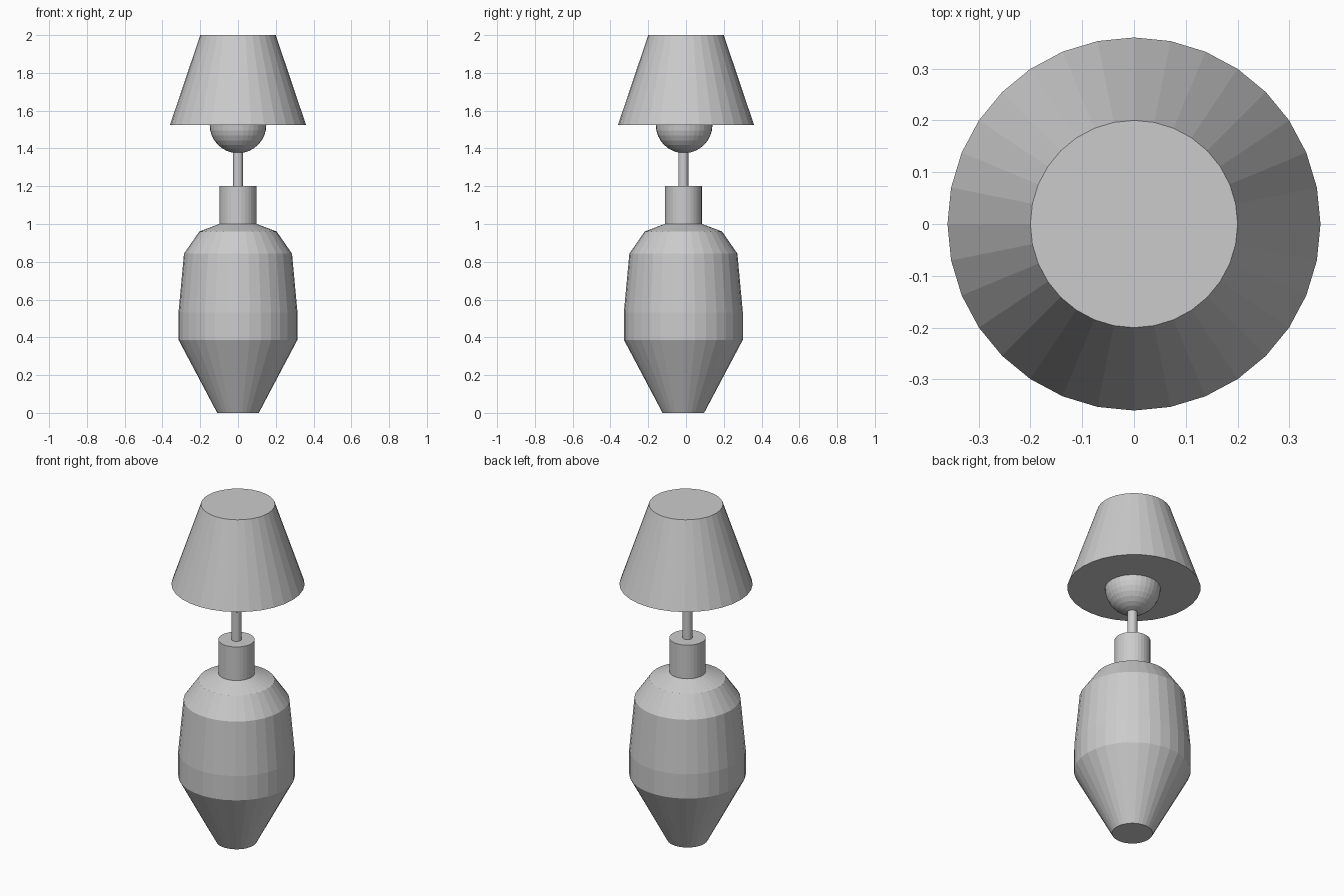
import bpy, bmesh
from math import cos, sin, pi

if "Cube" in bpy.data.objects:
    bpy.data.objects.remove(bpy.data.objects["Cube"])

SIDES = 32
BASE_Y = -0.014  # base, neck and stem sit slightly in front of the shade axis


def lathe(name, profile, y=0.0):
    """Closed flat-shaded solid turned from (radius, height) points, bottom to top."""
    bm = bmesh.new()
    rings = []
    for r, z in profile:
        rings.append([bm.verts.new((r * cos(2 * pi * i / SIDES),
                                    r * sin(2 * pi * i / SIDES) + y, z))
                      for i in range(SIDES)])
    for low, high in zip(rings, rings[1:]):
        for i in range(SIDES):
            j = (i + 1) % SIDES
            bm.faces.new((low[i], low[j], high[j], high[i]))
    bm.faces.new(rings[0][::-1])
    bm.faces.new(rings[-1])
    mesh = bpy.data.meshes.new(name)
    bm.to_mesh(mesh)
    bm.free()
    obj = bpy.data.objects.new(name, mesh)
    bpy.context.collection.objects.link(obj)
    return obj


# Vase-shaped base
lathe("lamp_base", [(0.11, 0.0), (0.315, 0.387), (0.315, 0.532),
                    (0.286, 0.843), (0.205, 0.96), (0.1, 1.0)], BASE_Y)

# Neck collar and thin stem
lathe("neck", [(0.098, 1.0), (0.098, 1.2)], BASE_Y)
lathe("stem", [(0.027, 1.2), (0.027, 1.4)], BASE_Y)

# Bulb, half hidden in the shade
bpy.ops.mesh.primitive_uv_sphere_add(segments=32, ring_count=16, radius=0.15,
                                     location=(0, -0.01, 1.525))
bpy.context.object.name = "bulb"

# Closed conical shade
lathe("shade", [(0.36, 1.525), (0.2, 2.0)])
